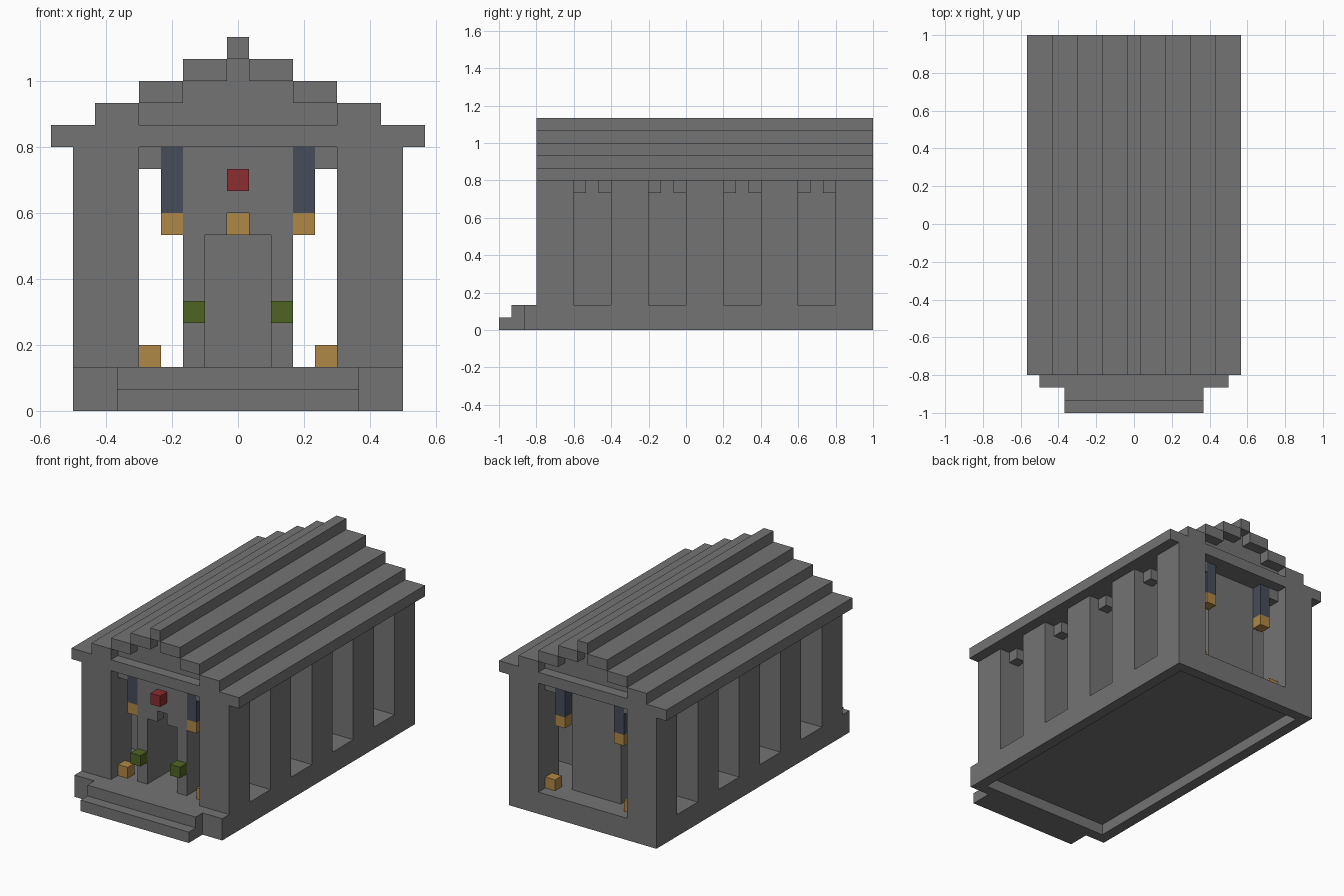
import bpy
import bmesh

old = bpy.data.objects.get("Cube")
if old:
    bpy.data.objects.remove(old, do_unlink=True)

U = 1 / 15  # one block


def material(name, rgb):
    m = bpy.data.materials.new(name)
    m.use_nodes = True
    color = (*rgb, 1)
    m.diffuse_color = color
    m.node_tree.nodes["Principled BSDF"].inputs["Base Color"].default_value = color
    return m


STONE = material("grey stone", (0.174, 0.174, 0.174))
LAMP = material("lamp orange", (0.434, 0.246, 0.061))
SLATE = material("slate blue", (0.061, 0.072, 0.098))
RED = material("red", (0.262, 0.026, 0.03))
GREEN = material("leaf green", (0.08, 0.127, 0.017))


def blocks(name, mat, *boxes):
    """One object from boxes given in block units: (x0, x1), (y0, y1), (z0, z1)."""
    bm = bmesh.new()
    for box in boxes:
        cube = bmesh.ops.create_cube(bm, size=1)["verts"]
        for v in cube:
            for i, (lo, hi) in enumerate(box):
                v.co[i] = (hi if v.co[i] > 0 else lo) * U
    mesh = bpy.data.meshes.new(name)
    bm.to_mesh(mesh)
    bm.free()
    mesh.materials.append(mat)
    obj = bpy.data.objects.new(name, mesh)
    bpy.context.collection.objects.link(obj)
    return obj


def both(lo, hi):
    return ((lo, hi), (-hi, -lo))


# Base: floor slab on an open rim, with two entrance steps
W, FRONT, BACK = 7.5, -12, 15
blocks("floor_slab", STONE, ((-W, W), (FRONT - 1, BACK), (1, 2)))
rim = [(x, (FRONT - 1, BACK), (0, 1)) for x in both(W - 1, W)]
rim += [((1 - W, W - 1), y, (0, 1)) for y in ((FRONT - 1, FRONT), (BACK - 1, BACK))]
blocks("base_rim", STONE, *rim)
blocks("upper_step", STONE, ((-5.5, 5.5), (-14, -13), (0, 2)))
blocks("lower_step", STONE, ((-5.5, 5.5), (-15, -14), (0, 1)))

# Pillars down both sides, with a small bracket at the top of each inner side
pillars, brackets = [], []
for y in range(FRONT, BACK, 6):
    for x in both(4.5, W):
        pillars.append((x, (y, y + 3), (2, 12)))
    for x in both(3.5, 4.5):
        brackets.append((x, (y + 1, y + 2), (11, 12)))
    for x in both(5.5, 6.5):
        if y > FRONT:
            brackets.append((x, (y - 1, y), (11, 12)))
        if y + 3 < BACK:
            brackets.append((x, (y + 3, y + 4), (11, 12)))
blocks("pillars", STONE, *pillars)
blocks("pillar_brackets", STONE, *brackets)

# Inner chamber: hollow, with a doorway topped by a narrow notch
chamber = [(x, (-10, 12), (2, 12)) for x in both(1.5, 2.5)]
chamber.append(((-2.5, 2.5), (12, 13), (2, 12)))
chamber += [(x, (-11, -10), (2, 12)) for x in both(1.5, 2.5)]
chamber += [(x, (-11, -10), (8, 12)) for x in both(0.5, 1.5)]
chamber.append(((-0.5, 0.5), (-11, -10), (9, 12)))
blocks("chamber_walls", STONE, *chamber)
blocks("chamber_lamp", LAMP, ((-0.5, 0.5), (11, 12), (8, 9)))
blocks("door_emblem", RED, ((-0.5, 0.5), (-12, -11), (10, 11)))
blocks("door_plants", GREEN, *[(x, (-12, -11), (4, 5)) for x in both(1.5, 2.5)])

# Hanging lanterns and floor lamps at both ends
for end, y in (("front", -11), ("back", 13)):
    span = (y, y + 1)
    blocks(end + "_lantern_hangers", SLATE, *[(x, span, (9, 12)) for x in both(2.5, 3.5)])
    blocks(end + "_lanterns", LAMP, *[(x, span, (8, 9)) for x in both(2.5, 3.5)])
    blocks(end + "_floor_lamps", LAMP, *[(x, span, (2, 3)) for x in both(3.5, 4.5)])

# Stepped roof: wide eave slab, then paired strips around a set-back gable
blocks("roof_eave", STONE, ((-8.5, 8.5), (FRONT, BACK), (12, 13)))
strips, gable = [], []
for level in range(3):
    outer, z = 6.5 - 2 * level, (13 + level, 14 + level)
    strips += [(x, (FRONT, BACK), z) for x in both(outer - 2, outer)]
    gable.append(((2 - outer, outer - 2), (FRONT + 1, BACK - 1), z))
blocks("roof_strips", STONE, *strips)
blocks("gable_fill", STONE, *gable)
blocks("roof_ridge", STONE, ((-0.5, 0.5), (FRONT, BACK), (16, 17)))
